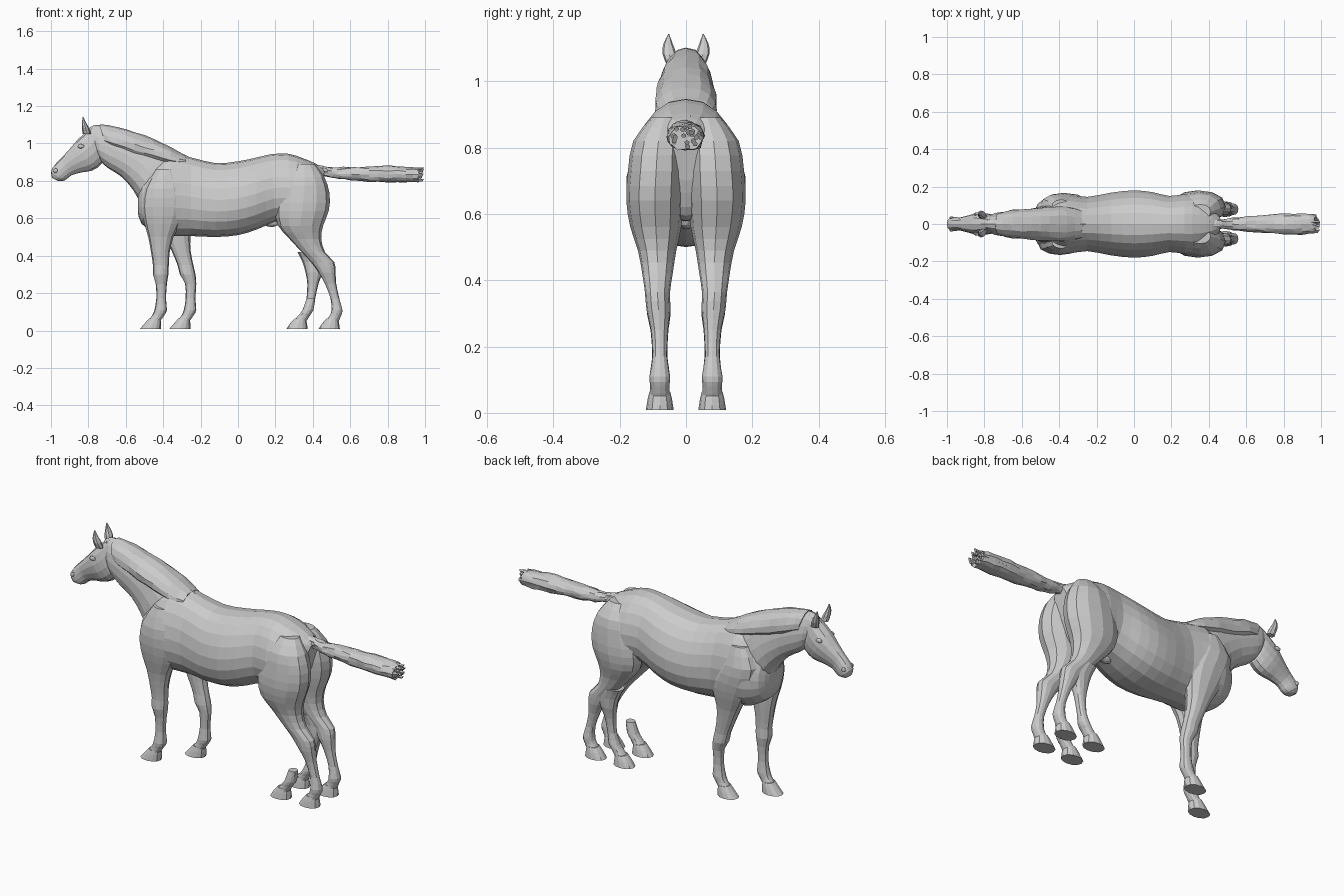
import bpy
import bmesh
import math
import random
from mathutils import Vector

random.seed(4)
if "Cube" in bpy.data.objects:
    bpy.data.objects.remove(bpy.data.objects["Cube"], do_unlink=True)

# Single coat colour
coat = bpy.data.materials.new("light_grey_coat")
coat.use_nodes = True
coat_colour = (0.6, 0.6, 0.6, 1)
coat.diffuse_color = coat_colour
coat.node_tree.nodes["Principled BSDF"].inputs["Base Color"].default_value = coat_colour


def finish(name, bm, mirror=False):
    """Turn a bmesh into a flat shaded object, optionally mirrored across y."""
    if mirror:
        copy = bmesh.ops.duplicate(bm, geom=bm.verts[:] + bm.edges[:] + bm.faces[:])
        for item in copy["geom"]:
            if isinstance(item, bmesh.types.BMVert):
                item.co.y = -item.co.y
    bmesh.ops.recalc_face_normals(bm, faces=bm.faces)
    mesh = bpy.data.meshes.new(name)
    bm.to_mesh(mesh)
    bm.free()
    mesh.materials.append(coat)
    obj = bpy.data.objects.new(name, mesh)
    bpy.context.collection.objects.link(obj)
    return obj


def smooth_path(stations, steps):
    """Catmull-Rom interpolation of whole cross-section records."""
    points = [Vector(s) for s in stations]
    padded = [points[0]] + points + [points[-1]]
    result = []
    for a, b, c, d in zip(padded, padded[1:], padded[2:], padded[3:]):
        for i in range(steps):
            t = i / steps
            result.append(b + (c - a) * (t / 2)
                          + (a * 2 - b * 5 + c * 4 - d) * (t * t / 2)
                          + (b * 3 - a - c * 3 + d) * (t ** 3 / 2))
    return result + [points[-1]]


def loft(name, stations, sides=16, steps=2, taper=0.0, power=0.85, rough=0.0, mirror=False):
    """Skin rings; a station is (x, z) of one rim, (x, z) of the other, half width, y centre."""
    bm = bmesh.new()
    rings = []
    for x1, z1, x2, z2, width, y in smooth_path(stations, steps):
        ring = []
        for i in range(sides):
            angle = math.tau * i / sides
            c, s = math.cos(angle), math.sin(angle)
            blend = (1 + c) / 2
            side = math.copysign(abs(s) ** power, s) * width * (1 - taper * c)
            point = Vector((x2 + (x1 - x2) * blend, y + side, z2 + (z1 - z2) * blend))
            point += Vector([random.uniform(-rough, rough) for _ in range(3)])
            ring.append(bm.verts.new(point))
        rings.append(ring)
    for a, b in zip(rings, rings[1:]):
        for i in range(sides):
            j = (i + 1) % sides
            bm.faces.new((a[i], a[j], b[j], b[i]))
    bm.faces.new(rings[0])
    bm.faces.new(rings[-1])
    return finish(name, bm, mirror)


def central(rows):
    return [row + (0,) for row in rows]


def leg(name, rows, side=1, lean=lambda z: 0, mirror=False, sides=12):
    """Rows hold height, front x, back x, half width, y centre."""
    stations = [(f + lean(z), z, b + lean(z), z, w, y * side) for z, f, b, w, y in rows]
    return loft(name, stations, sides, mirror=mirror)


def blob(name, centre, size, mirror=False):
    bm = bmesh.new()
    bmesh.ops.create_icosphere(bm, subdivisions=2, radius=1)
    for v in bm.verts:
        v.co = Vector(centre) + v.co * Vector(size)
    return finish(name, bm, mirror)


# Trunk from chest to croup
loft("trunk", central([
    (-.535, .74, -.535, .63, .05),
    (-.51, .82, -.515, .57, .11),
    (-.44, .9, -.44, .52, .152),
    (-.36, .945, -.36, .505, .16),
    (-.25, .925, -.25, .505, .145),
    (-.12, .895, -.12, .5, .168),
    (0, .905, 0, .51, .18),
    (.1, .925, .1, .54, .17),
    (.18, .943, .2, .58, .15),
    (.27, .945, .28, .58, .16),
    (.35, .92, .36, .58, .155),
    (.42, .89, .4, .62, .11),
    (.465, .86, .43, .7, .05),
]), sides=20, taper=.12)

# Neck, mane and head
loft("neck", central([
    (-.22, .91, -.38, .58, .09),
    (-.36, .975, -.5, .66, .1),
    (-.46, 1.025, -.56, .75, .085),
    (-.57, 1.06, -.62, .82, .073),
    (-.67, 1.09, -.69, .865, .066),
    (-.76, 1.1, -.73, .9, .058),
    (-.8, 1.08, -.75, .93, .04),
]), taper=.2)
loft("mane", central([
    (-.74, 1.102, -.71, .99, .058),
    (-.65, 1.09, -.65, .965, .073),
    (-.55, 1.06, -.56, .93, .082),
    (-.45, 1.025, -.45, .905, .09),
    (-.36, .98, -.36, .885, .09),
    (-.28, .935, -.28, .885, .07),
]), sides=12, taper=.25, power=.7, rough=.003)
loft("head", central([
    (-.78, 1.09, -.71, .95, .042),
    (-.82, 1.055, -.73, .89, .055),
    (-.865, 1.012, -.78, .855, .059),
    (-.905, .965, -.84, .845, .048),
    (-.95, .917, -.89, .83, .036),
    (-.98, .885, -.915, .81, .037),
    (-1, .85, -.935, .8, .036),
    (-.993, .815, -.965, .8, .02),
]), sides=14, taper=-.08)
blob("eyes", (-.84, .053, .985), (.018, .009, .012), mirror=True)
blob("nostrils", (-.975, .034, .855), (.012, .007, .013), mirror=True)
loft("ears", [
    (-.83, 1.05, -.785, 1.05, .016, .042),
    (-.835, 1.085, -.795, 1.08, .021, .05),
    (-.834, 1.115, -.812, 1.11, .014, .054),
    (-.83, 1.142, -.825, 1.14, .002, .052),
], sides=8, mirror=True)

# Front legs: the far one is swept back from the shoulder
front_rows = [
    (.86, -.44, -.34, .04, .09),
    (.76, -.5, -.29, .066, .096),
    (.66, -.515, -.28, .064, .1),
    (.57, -.5, -.31, .055, .095),
    (.5, -.48, -.345, .046, .088),
    (.42, -.465, -.365, .038, .085),
    (.35, -.455, -.37, .033, .083),
    (.3, -.455, -.372, .036, .082),
    (.25, -.44, -.38, .027, .08),
    (.17, -.437, -.385, .023, .079),
    (.11, -.447, -.38, .03, .079),
    (.08, -.46, -.395, .028, .079),
    (.045, -.485, -.42, .031, .079),
]
front_hoof = [
    (.065, -.475, -.415, .031, .079),
    (.04, -.497, -.412, .037, .079),
    (.008, -.525, -.412, .042, .079),
]


def sweep_back(z):
    return .157 * min(1, max(0, (.75 - z) / .5)) ** .8


for label, side, lean in (("right", -1, lambda z: 0), ("left", 1, sweep_back)):
    leg(label + "_front_leg", front_rows, side, lean)
    leg(label + "_front_hoof", front_hoof, side, lean)

# Hind legs with thighs, hocks and fetlocks
hind_rows = [
    (.89, .3, .41, .04, .065),
    (.82, .25, .462, .076, .083),
    (.73, .215, .49, .085, .09),
    (.64, .2, .485, .086, .094),
    (.56, .215, .455, .077, .091),
    (.49, .275, .445, .058, .087),
    (.42, .34, .465, .046, .086),
    (.365, .39, .515, .038, .086),
    (.31, .43, .522, .036, .083),
    (.25, .465, .525, .026, .08),
    (.17, .495, .542, .022, .079),
    (.11, .5, .558, .031, .079),
    (.08, .49, .552, .029, .079),
    (.045, .465, .535, .031, .079),
]
hind_hoof = [
    (.065, .475, .535, .031, .079),
    (.04, .452, .54, .037, .079),
    (.008, .43, .545, .042, .079),
]


def step_forward(z):
    return -.172 * min(1, max(0, (.47 - z) / .4))


leg("hind_legs", hind_rows, mirror=True)
leg("hind_hooves", hind_hoof, mirror=True)

# Forward stepping lower legs: a whole one on one side, a short stub on the other
lower_rows = [row for row in hind_rows if row[0] < .45]
stub_rows = [row for row in hind_rows if row[0] < .2]
leg("forward_hind_leg", lower_rows, 1, step_forward)
leg("forward_hind_stub", stub_rows, -1, step_forward)
for label, side in (("left", 1), ("right", -1)):
    leg(label + "_forward_hoof", hind_hoof, side, step_forward)

# Sheath under the belly
blob("sheath", (.18, 0, .578), (.045, .025, .025))

# Tail held straight out, with a ragged end of strands
loft("tail", central([
    (.4, .895, .43, .83, .025),
    (.47, .875, .49, .82, .024),
    (.56, .872, .57, .807, .036),
    (.7, .878, .7, .797, .046),
    (.85, .88, .85, .79, .056),
    (.965, .868, .965, .792, .05),
]), sides=16, steps=3, rough=.004)
for n in range(26):
    angle, spread = random.uniform(0, math.tau), math.sqrt(random.random())
    y, z = .046 * spread * math.cos(angle), .831 + .034 * spread * math.sin(angle)
    start, end = random.uniform(.8, .9), random.uniform(.965, .995)
    loft("tail_strand", [
        (start, z + .008, start, z - .008, .008, y),
        (end, z + .009, end - .01, z - .007, .008, y),
    ], sides=5, steps=1)
